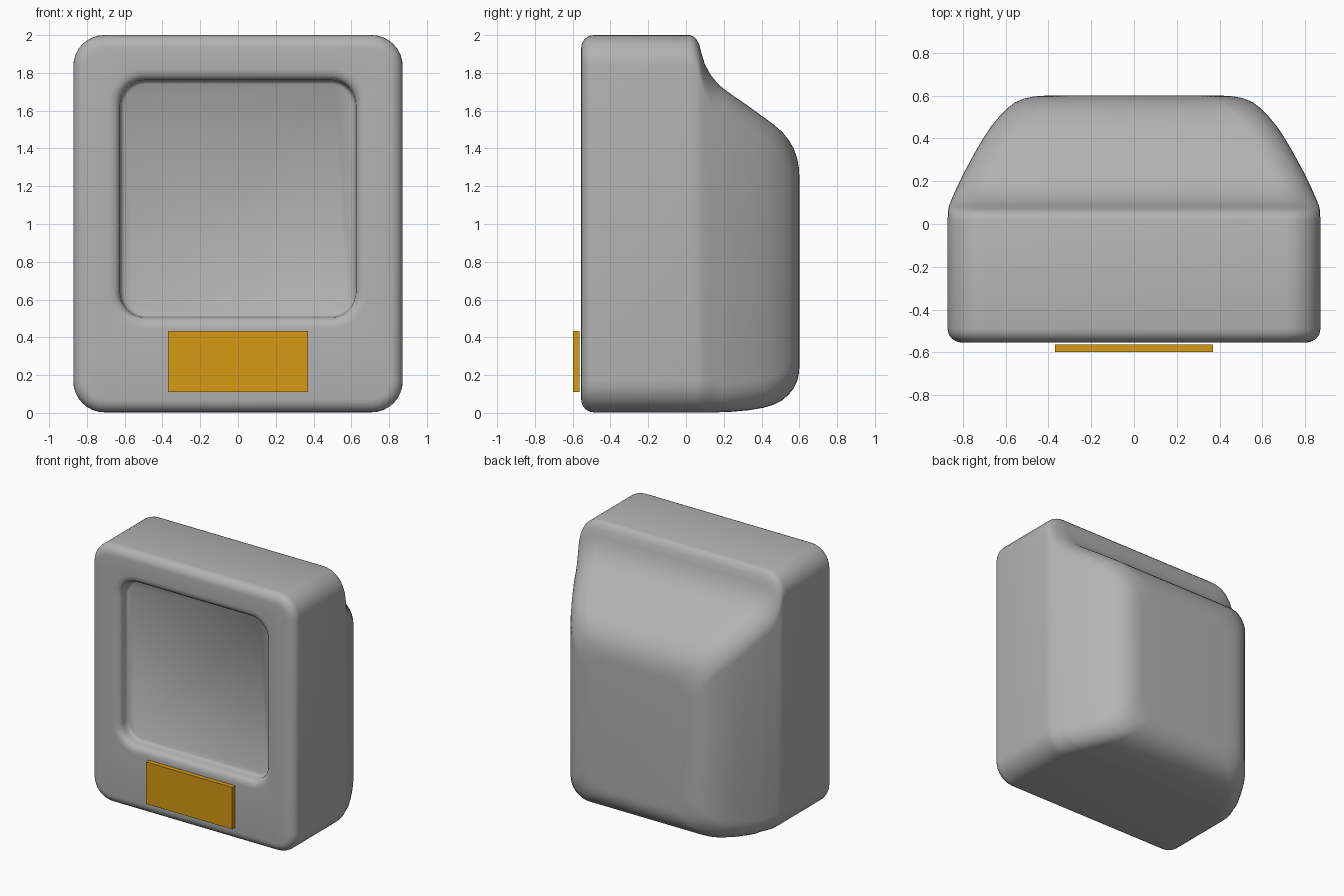
import bpy, bmesh, math

if "Cube" in bpy.data.objects:
    bpy.data.objects.remove(bpy.data.objects["Cube"])


def material(name, rgb):
    m = bpy.data.materials.new(name)
    m.diffuse_color = (*rgb, 1)
    m.use_nodes = True
    m.node_tree.nodes["Principled BSDF"].inputs["Base Color"].default_value = m.diffuse_color
    return m


GREY = material("casing grey", (0.45, 0.45, 0.45))
GOLD = material("plate gold", (0.66, 0.32, 0.006))


def finish(name, bm, mat):
    bmesh.ops.recalc_face_normals(bm, faces=bm.faces)
    me = bpy.data.meshes.new(name)
    bm.to_mesh(me)
    bm.free()
    me.materials.append(mat)
    ob = bpy.data.objects.new(name, me)
    bpy.context.collection.objects.link(ob)
    return ob


def ring(bm, y, hw, zb, zt, r, n=8):
    """Rounded rectangle across the body at depth y."""
    verts = []
    corners = [(hw - r, zt - r), (r - hw, zt - r), (r - hw, zb + r), (hw - r, zb + r)]
    for q, (cx, cz) in enumerate(corners):
        for i in range(n + 1):
            a = math.pi / 2 * (q + i / n)
            verts.append(bm.verts.new((cx + r * math.cos(a), y, cz + r * math.sin(a))))
    return verts


FRONT = -0.555
sections = []

# screen recess: floor, fillet, wall and rounded lip
for y, grow in [(-0.465, -0.02), (-0.475, -0.006), (-0.49, 0.0), (-0.515, 0.003),
                (-0.53, 0.009), (-0.542, 0.019), (-0.55, 0.034), (-0.554, 0.05), (FRONT, 0.065)]:
    sections.append((y, 0.622 + grow, 0.508 - grow, 1.76 + grow, 0.13 + grow))

# rounded front edge
for i in range(7):
    a = math.pi / 2 * i / 6
    inset = 0.07 * (1 - math.sin(a))
    sections.append((FRONT + 0.065 * (1 - math.cos(a)), 0.872 - inset, 0.003 + inset,
                     2.0 - inset, 0.165 - inset))

# straight box, shoulder step and tapering rear housing
for y, hw, zb, zt in [
        (0.02, 0.872, 0.003, 2.0), (0.038, 0.871, 0.003, 1.994), (0.055, 0.87, 0.003, 1.978),
        (0.07, 0.869, 0.003, 1.95), (0.083, 0.866, 0.003, 1.90), (0.10, 0.86, 0.003, 1.845),
        (0.13, 0.847, 0.003, 1.79), (0.164, 0.832, 0.003, 1.747), (0.20, 0.815, 0.004, 1.715),
        (0.243, 0.794, 0.006, 1.684), (0.33, 0.747, 0.014, 1.624), (0.41, 0.70, 0.027, 1.566),
        (0.46, 0.666, 0.042, 1.53), (0.51, 0.624, 0.067, 1.487), (0.545, 0.588, 0.098, 1.443),
        (0.57, 0.555, 0.13, 1.40), (0.588, 0.512, 0.168, 1.35), (0.597, 0.465, 0.205, 1.30),
        (0.6, 0.42, 0.24, 1.255)]:
    sections.append((y, hw, zb, zt, 0.165 if y < 0.2 else 0.15))

# casing: loft through all sections, flat caps at screen and back
bm = bmesh.new()
rings = [ring(bm, *s) for s in sections]
for a, b in zip(rings, rings[1:]):
    for i in range(len(a)):
        j = (i + 1) % len(a)
        bm.faces.new((a[i], a[j], b[j], b[i]))
bm.faces.new(rings[0])
bm.faces.new(rings[-1])
casing = finish("casing", bm, GREY)
bpy.context.view_layer.objects.active = casing
casing.select_set(True)
bpy.ops.object.shade_smooth_by_angle(angle=math.radians(40))

# front plate below the screen
bm = bmesh.new()
bmesh.ops.create_cube(bm, size=1)
for v in bm.verts:
    v.co = (v.co.x * 0.74, -0.581 + v.co.y * 0.036, 0.272 + v.co.z * 0.324)
finish("front_plate", bm, GOLD)
